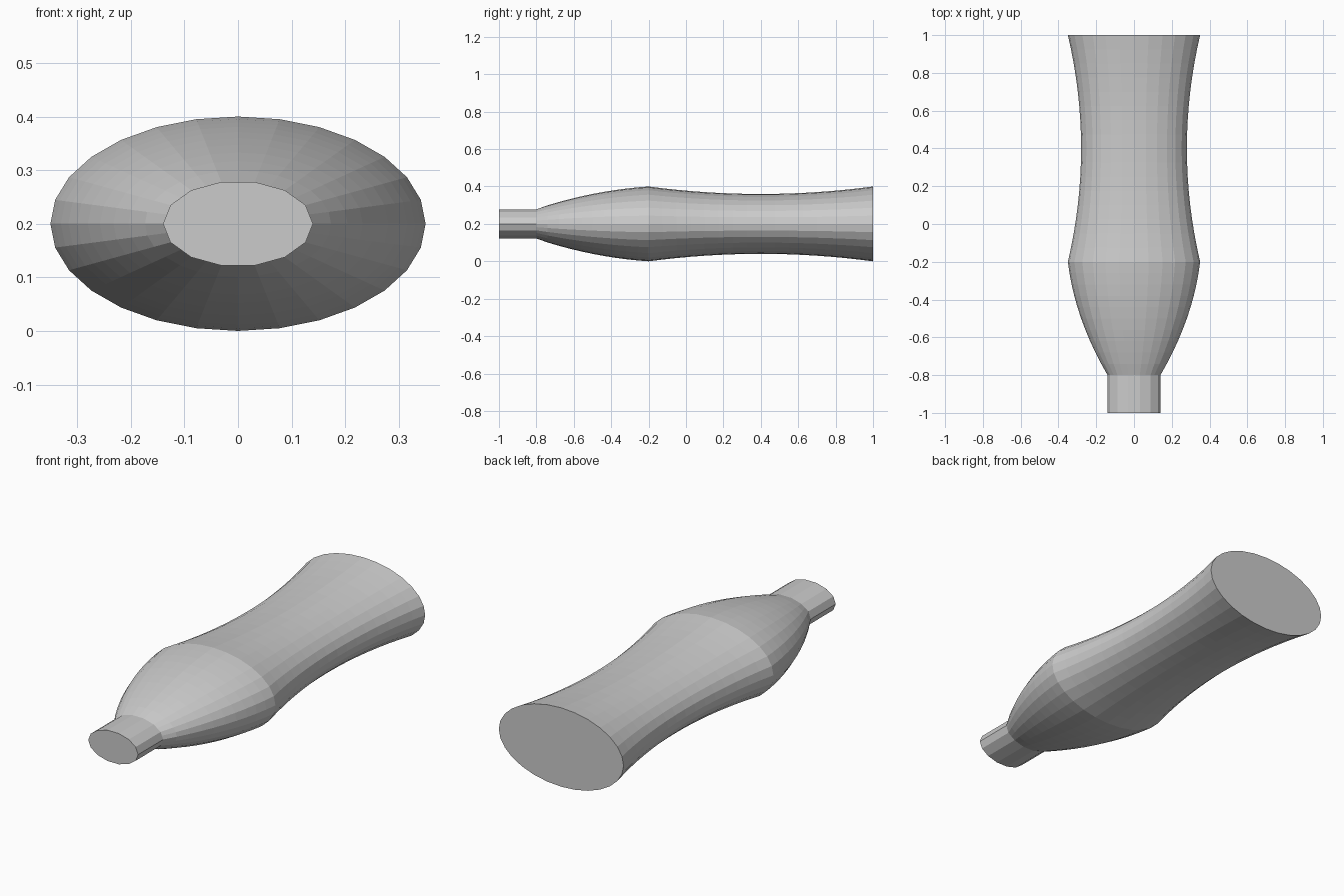
import bpy, bmesh
from math import cos, sin, pi

if "Cube" in bpy.data.objects:
    bpy.data.objects.remove(bpy.data.objects["Cube"])

SIDES = 28          # body facets; the neck uses half as many
RX, RZ = 1.0, 0.2 / 0.35   # flattened oval section
CENTRE_Z = 0.2


def oval(r, coarse=False):
    """Oval section points; coarse flattens every second point onto its chord."""
    pts = []
    for i in range(SIDES):
        a = 2 * pi * i / SIDES
        k = r * (cos(2 * pi / SIDES) if coarse and i % 2 else 1)
        pts.append((k * cos(a) * RX, CENTRE_Z + k * sin(a) * RZ))
    return pts


# Profile along y: (position, radius, coarse)
profile = [(-1.0, 0.14, True), (-0.8, 0.14, True)]
# bulging shoulder
for i in range(1, 11):
    t = i / 10
    profile.append((-0.8 + 0.6 * t, 0.14 + 0.21 * t + 0.14 * t * (1 - t), False))
# waisted body
for i in range(1, 17):
    y = -0.2 + 1.2 * i / 16
    profile.append((y, 0.28 + 0.07 * ((y - 0.4) / 0.6) ** 2, False))

# Loft the sections into one closed solid
bm = bmesh.new()
rings = [[bm.verts.new((x, y, z)) for x, z in oval(r, c)] for y, r, c in profile]
for a, b in zip(rings, rings[1:]):
    for i in range(SIDES):
        j = (i + 1) % SIDES
        bm.faces.new((a[i], a[j], b[j], b[i]))
bm.faces.new(rings[0])
bm.faces.new(rings[-1])
bmesh.ops.recalc_face_normals(bm, faces=bm.faces)

mesh = bpy.data.meshes.new("bottle")
bm.to_mesh(mesh)
bm.free()
bottle = bpy.data.objects.new("bottle", mesh)
bpy.context.collection.objects.link(bottle)
